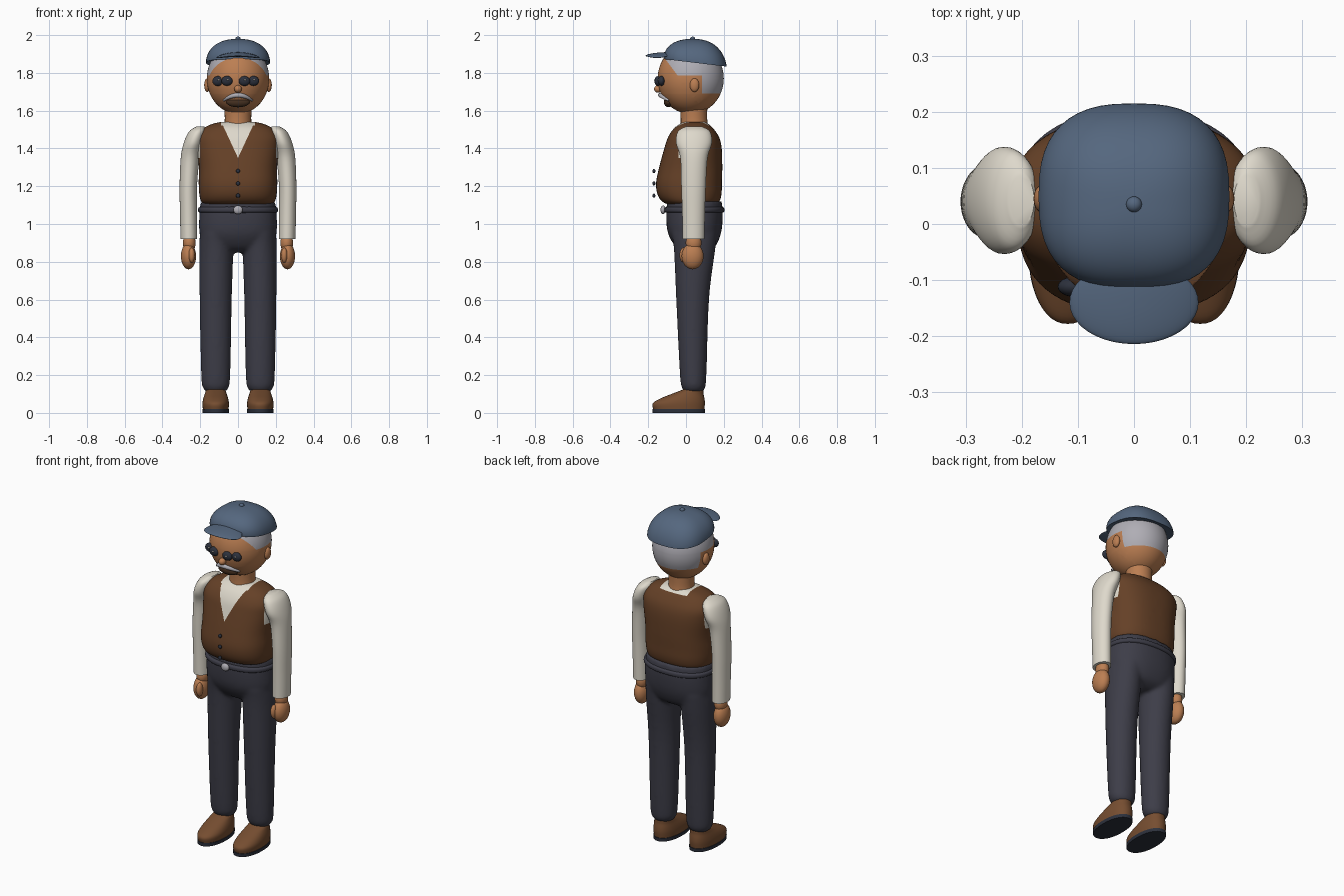
import bpy, bmesh
from math import sin, cos, pi, sqrt, copysign
from mathutils import Vector, Matrix

if "Cube" in bpy.data.objects:
    bpy.data.objects.remove(bpy.data.objects["Cube"])


def material(name, r, g, b):
    m = bpy.data.materials.new(name)
    m.use_nodes = True
    m.diffuse_color = (r, g, b, 1)
    m.node_tree.nodes["Principled BSDF"].inputs["Base Color"].default_value = (r, g, b, 1)
    return m


SKIN = material("skin", .50, .21, .085)
HAIR = material("grey_hair", .43, .42, .46)
CAP = material("cap_blue", .09, .135, .21)
VEST = material("vest_brown", .13, .052, .02)
SHIRT = material("shirt_cream", .73, .69, .60)
CLOTH = material("trouser_charcoal", .047, .047, .065)
LEATHER = material("shoe_brown", .18, .075, .03)
DARK = material("dark_slate", .025, .03, .045)
MOUTH = material("mouth_brown", .06, .03, .015)


def loft(bm, rings, power=2.0, side=1, sub=5, segs=48):
    """Skin smooth rings of (z, centre x, centre y, radius x, radius y)."""
    pts = [Vector(r) for r in rings]
    ext = [pts[0]] + pts + [pts[-1]]
    path = []
    for a, b, c, d in zip(ext, ext[1:], ext[2:], ext[3:]):
        for i in range(sub):
            t = i / sub
            path.append(b + (c - a) * (t / 2) + (a * 2 - b * 5 + c * 4 - d) * (t * t / 2)
                        + (b * 3 - a - c * 3 + d) * (t ** 3 / 2))
    path.append(pts[-1])
    loops = []
    for z, cx, cy, rx, ry in path:
        loop = []
        for k in range(segs):
            u, v = cos(2 * pi * k / segs), sin(2 * pi * k / segs)
            x = copysign(abs(u) ** (2 / power), u)
            y = copysign(abs(v) ** (2 / power), v)
            loop.append(bm.verts.new((cx * side + rx * x, cy + ry * y, z)))
        loops.append(loop)
    for lo, hi in zip(loops, loops[1:]):
        for k in range(segs):
            n = (k + 1) % segs
            bm.faces.new((lo[k], lo[n], hi[n], hi[k]))
    bm.faces.new(loops[0][::-1])
    bm.faces.new(loops[-1])


def ball(bm, centre, radii, segs=24):
    mat = Matrix.Translation(centre) @ Matrix.Diagonal((*radii, 1))
    bmesh.ops.create_uvsphere(bm, u_segments=segs, v_segments=segs // 2, radius=1, matrix=mat)


def cut(bm, point, normal):
    bmesh.ops.bisect_plane(bm, geom=bm.verts[:] + bm.edges[:] + bm.faces[:],
                           plane_co=point, plane_no=normal)


def finish(bm, name, *mats, rule=None, angle=.9):
    if rule:
        for f in bm.faces:
            f.material_index = int(rule(f.calc_center_median()))
    me = bpy.data.meshes.new(name)
    bm.to_mesh(me)
    bm.free()
    for m in mats:
        me.materials.append(m)
    for p in me.polygons:
        p.use_smooth = True
    me.set_sharp_from_angle(angle=angle)
    ob = bpy.data.objects.new(name, me)
    bpy.context.scene.collection.objects.link(ob)
    return ob


def lofted(name, mat, rings, **kw):
    bm = bmesh.new()
    loft(bm, rings, **kw)
    return finish(bm, name, mat)


def balls(name, mat, *items):
    bm = bmesh.new()
    for centre, radii in items:
        ball(bm, centre, radii)
    return finish(bm, name, mat)


# Head, with the hair split off along straight hairlines
HC, HR = Vector((0, .025, 1.77)), Vector((.165, .175, .187))


def face_y(x, z):
    return HC.y - HR.y * sqrt(max(0, 1 - (x / HR.x) ** 2 - ((z - HC.z) / HR.z) ** 2))


def is_hair(p):
    temple = (p.y + .115) + (p.z - 1.88) * .75 > 0
    return temple and (p.z > 1.785 or (p.y > .085 and p.z > 1.69))


bm = bmesh.new()
ball(bm, HC, HR, 56)
for point, normal in (((0, -.115, 1.88), (0, 1, .75)), ((0, 0, 1.785), (0, 0, 1)),
                      ((0, .085, 0), (0, 1, 0)), ((0, 0, 1.69), (0, 0, 1))):
    cut(bm, point, normal)
finish(bm, "head", SKIN, HAIR, rule=is_hair)

lofted("neck", SKIN, [(1.5, 0, .045, .075, .075), (1.56, 0, .042, .07, .07), (1.66, 0, .04, .075, .075)])
balls("ears", SKIN, *[((s * .163, .045, 1.735), (.016, .025, .036)) for s in (-1, 1)])
balls("nose", SKIN, ((0, face_y(0, 1.715) - .005, 1.715), (.02, .022, .02)))

# Eyes made of overlapping dark lobes with small glints
for side, cx in (("right", -.08), ("left", .06)):
    lobes = [((cx + d, face_y(cx + d, 1.76) - .003, 1.762 - abs(d) * .2), (.03, .018, .026))
             for d in (-.026, .022)]
    balls(side + "_eye", DARK, *lobes)
    balls(side + "_eye_glint", SHIRT, *[((c[0] + .004, c[1] - .017, c[2] + .006), (.006, .004, .004))
                                        for c, r in lobes])

# Moustache arc over the mouth
curve = bpy.data.curves.new("moustache", "CURVE")
curve.dimensions = "3D"
curve.bevel_depth, curve.bevel_resolution, curve.use_fill_caps = .013, 4, True
spline = curve.splines.new("POLY")
spline.points.add(12)
for i, p in enumerate(spline.points):
    x = (i / 6 - 1) * .075
    z = 1.682 - .028 * (x / .075) ** 2
    p.co = (x, face_y(x, z) - .005, z, 1)
    p.radius = 1 - .6 * abs(x / .075) ** 2
curve.materials.append(HAIR)
bpy.context.scene.collection.objects.link(bpy.data.objects.new("moustache", curve))
balls("mouth", MOUTH, ((0, face_y(0, 1.645) + .012, 1.645), (.062, .024, .027)))

# Cap: tilted dome, brim and top button
bm = bmesh.new()
steps = [i / 10 * pi / 2 for i in range(10)] + [1.54]
loft(bm, [(1.858, 0, .05, .160, .155)] +
     [(1.855 + .125 * sin(a), 0, .05 - .015 * sin(a), .17 * cos(a) ** .85, .165 * cos(a) ** .85)
      for a in steps], power=2.6, sub=2)
for v in bm.verts:
    v.co.z -= (v.co.y - .035) * .12 * (1.98 - v.co.z) / .125
finish(bm, "cap", CAP)
balls("cap_button", CAP, ((0, .035, 1.98), (.014, .014, .012)))
bm = bmesh.new()
ball(bm, (0, -.14, 1.897), (.115, .074, .011), 40)
for v in bm.verts:
    v.co.z -= v.co.x ** 2 * 1.2 - (v.co.y + .14) * .08
finish(bm, "cap_brim", CAP)


# Vest and shirt body: neckline and armholes are cut into the torso
def is_shirt(p):
    neckline = p.y < .04 and p.z > 1.35 + abs(p.x) * 2.15
    collar = abs(p.x) < .09 and p.z > 1.522
    armhole = abs(p.x) > .2 and p.z > 1.35
    return neckline or collar or armhole


bm = bmesh.new()
loft(bm, [(1.1, 0, .035, .17, .12), (1.12, 0, .025, .195, .152), (1.16, 0, .018, .205, .17),
          (1.22, 0, .016, .208, .174), (1.3, 0, .025, .207, .167), (1.4, 0, .037, .217, .152),
          (1.46, 0, .04, .217, .135), (1.505, 0, .04, .185, .105), (1.53, 0, .043, .135, .075),
          (1.54, 0, .045, .09, .055)], power=2.5, segs=64)
for point, normal in (((0, 0, 1.35), (-2.15, 0, 1)), ((0, 0, 1.35), (2.15, 0, 1)),
                      ((0, .04, 0), (0, 1, 0)), ((0, 0, 1.522), (0, 0, 1)), ((0, 0, 1.35), (0, 0, 1)),
                      ((.2, 0, 0), (1, 0, 0)), ((-.2, 0, 0), (1, 0, 0)),
                      ((.09, 0, 0), (1, 0, 0)), ((-.09, 0, 0), (1, 0, 0))):
    cut(bm, point, normal)
finish(bm, "vest", VEST, SHIRT, rule=is_shirt)
balls("vest_buttons", DARK, *[((0, -.17, z), (.011, .008, .011)) for z in (1.15, 1.215, 1.28)])

# Trousers: pelvis and legs fused into one skin
bm = bmesh.new()
loft(bm, [(.85, 0, .05, .1, .06), (.88, 0, .05, .17, .105), (.95, 0, .045, .203, .14),
          (1.04, 0, .045, .205, .15), (1.12, 0, .045, .198, .145)], power=2.3)
for s in (-1, 1):
    loft(bm, [(.11, .118, .04, .045, .045), (.13, .118, .04, .066, .06), (.2, .118, .038, .077, .07),
              (.6, .118, .035, .085, .087), (.85, .115, .045, .09, .108), (.95, .112, .045, .09, .12)], side=s)
trousers = finish(bm, "trousers", CLOTH)
remesh = trousers.modifiers.new("fuse", "REMESH")
remesh.mode, remesh.voxel_size, remesh.use_smooth_shade = "VOXEL", .01, True
smooth = trousers.modifiers.new("soften", "SMOOTH")
smooth.factor, smooth.iterations = .5, 8

# Belt and buckle
lofted("belt", CLOTH, [(1.058, 0, .044, .195, .145), (1.066, 0, .044, .21, .158),
                       (1.084, 0, .044, .21, .158), (1.092, 0, .044, .195, .145)], power=2.3)
balls("buckle", HAIR, ((0, -.121, 1.075), (.025, .014, .023)))

# Sleeves, hands and shoes
for s, side in ((-1, "right"), (1, "left")):
    lofted(side + "_sleeve", SHIRT,
           [(.92, .26, .04, .044, .058), (1.05, .262, .04, .045, .06), (1.2, .263, .04, .046, .065),
            (1.35, .253, .042, .05, .072), (1.43, .235, .042, .052, .095), (1.49, .214, .042, .045, .085),
            (1.515, .2, .042, .022, .045)], side=s)
    balls(side + "_hand", SKIN, ((s * .262, .035, .83), (.04, .058, .07)),
          ((s * .258, .04, .9), (.034, .042, .05)), ((s * .245, -.012, .835), (.017, .022, .04)))
    lofted(side + "_shoe", LEATHER,
           [(.018, .118, -.038, .068, .135), (.05, .118, -.038, .07, .138), (.075, .118, -.02, .066, .118),
            (.1, .118, .008, .058, .085), (.122, .118, .035, .05, .055), (.135, .118, .04, .035, .035)],
           side=s, power=2.2)
    lofted(side + "_sole", DARK, [(0, .118, -.038, .07, .138), (.02, .118, -.038, .071, .139)],
           side=s, power=2.2, sub=1)
